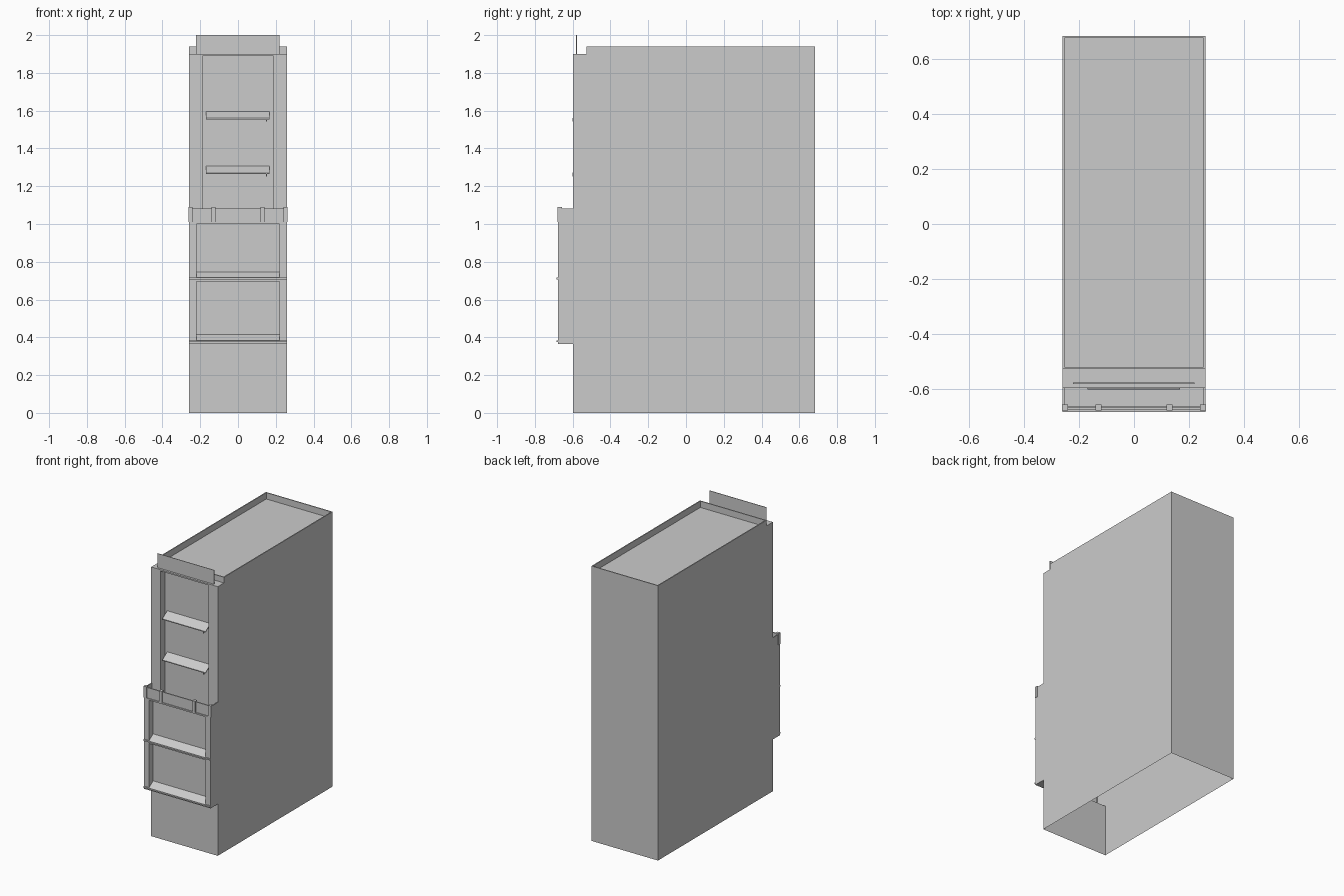
import bpy, bmesh

if "Cube" in bpy.data.objects:
    bpy.data.objects.remove(bpy.data.objects["Cube"])

W = 0.26                      # half width
FRONT, BACK = -0.597, 0.684   # main body
BAY = -0.677                  # front of bay


def finish(name, bm):
    me = bpy.data.meshes.new(name)
    bm.to_mesh(me)
    bm.free()
    ob = bpy.data.objects.new(name, me)
    bpy.context.collection.objects.link(ob)
    return ob


def prism(profile, x0, x1):
    """Extrude a (y, z) profile along x; returns bmesh and the face on each profile edge."""
    bm = bmesh.new()
    a = [bm.verts.new((x0, y, z)) for y, z in profile]
    b = [bm.verts.new((x1, y, z)) for y, z in profile]
    n = len(profile)
    sides = [bm.faces.new((a[i], a[(i + 1) % n], b[(i + 1) % n], b[i])) for i in range(n)]
    bm.faces.new(a)
    bm.faces.new(b)
    bmesh.ops.recalc_face_normals(bm, faces=bm.faces[:])
    return bm, sides


def box(name, x0, x1, y0, y1, z0, z1):
    bm, _ = prism([(y0, z0), (y1, z0), (y1, z1), (y0, z1)], x0, x1)
    return finish(name, bm)


def framed_front(name, half_open, zs, holes, y, depth):
    """Wall facing -y, with recessed panels in the middle column for the given rows."""
    bm = bmesh.new()

    def quad(*pts):
        bm.faces.new([bm.verts.new(p) for p in pts])

    xs = [-W, -half_open, half_open, W]
    for r in range(len(zs) - 1):
        z0, z1 = zs[r], zs[r + 1]
        for c in range(3):
            x0, x1 = xs[c], xs[c + 1]
            hole = c == 1 and r in holes
            yb = y + depth if hole else y
            quad((x0, yb, z0), (x1, yb, z0), (x1, yb, z1), (x0, yb, z1))
            if hole:
                quad((x0, y, z0), (x0, yb, z0), (x0, yb, z1), (x0, y, z1))
                quad((x1, yb, z0), (x1, y, z0), (x1, y, z1), (x1, yb, z1))
                quad((x0, y, z0), (x1, y, z0), (x1, yb, z0), (x0, yb, z0))
                quad((x0, yb, z1), (x1, yb, z1), (x1, y, z1), (x0, y, z1))
    bmesh.ops.remove_doubles(bm, verts=bm.verts[:], dist=1e-5)
    return finish(name, bm)


# Main shell: open below and behind the bay, with a sunken roof
bm, f = prism([(FRONT, 0), (BACK, 0), (BACK, 1.94), (-0.528, 1.94), (-0.528, 1.90),
               (FRONT, 1.90), (FRONT, 1.01), (FRONT, 0.365)], -W, W)
roof = f[2]
bmesh.ops.inset_region(bm, faces=[roof], thickness=0.01)
inner = bmesh.ops.extrude_face_region(bm, geom=[roof])
bmesh.ops.translate(bm, vec=(0, 0, -0.045),
                    verts=[v for v in inner["geom"] if isinstance(v, bmesh.types.BMVert)])
bmesh.ops.delete(bm, geom=[x for x in (roof, f[0], f[5], f[6]) if x.is_valid], context='FACES_ONLY')
finish("building_shell", bm)

# Upper front with tall recessed window
framed_front("upper_front", 0.188, [1.01, 1.89, 1.90], {0}, FRONT, 0.05)

# Sloped bars across the tall window, each with a small catch
for i, z in enumerate((1.27, 1.56)):
    bm, _ = prism([(-0.602, z - 0.006), (-0.602, z), (-0.547, z + 0.036), (-0.547, z + 0.03)],
                  -0.17, 0.168)
    finish(f"window_bar_{i}", bm)
    box(f"window_catch_{i}", 0.147, 0.153, -0.602, -0.592, z - 0.018, z)

# Bay shell and its two-window front
bm, f = prism([(BAY, 0.365), (FRONT, 0.365), (FRONT, 1.01), (BAY, 1.01)], -W, W)
bmesh.ops.delete(bm, geom=[f[1], f[3]], context='FACES_ONLY')
finish("bay_shell", bm)
framed_front("bay_front", 0.22, [0.365, 0.38, 0.695, 0.715, 1.0, 1.01], {1, 3}, BAY, 0.045)

# Sloped sills with full-width ledges
for i, z in enumerate((0.38, 0.712)):
    bm, _ = prism([(BAY, z - 0.004), (BAY, z + 0.004), (-0.632, z + 0.034), (-0.632, z - 0.004)],
                  -0.22, 0.22)
    finish(f"bay_sill_{i}", bm)
    box(f"bay_ledge_{i}", -W, W, -0.685, BAY, z - 0.006, z + 0.004)

# Balcony balustrade: posts with thin panels set back between them
box("balcony_front_panel", -0.25, 0.25, -0.671, -0.663, 1.01, 1.083)
for s in (-1, 1):
    box("balcony_side_panel", s * 0.257 - 0.003, s * 0.257 + 0.003, -0.66, FRONT, 1.01, 1.083)
for x in (-0.252, -0.13, 0.13, 0.252):
    box("balcony_post", x - 0.011, x + 0.011, -0.679, -0.657, 1.01, 1.09)

# Upright board on the front ledge
box("roof_board", -0.222, 0.22, -0.582, -0.578, 1.90, 2.0)
